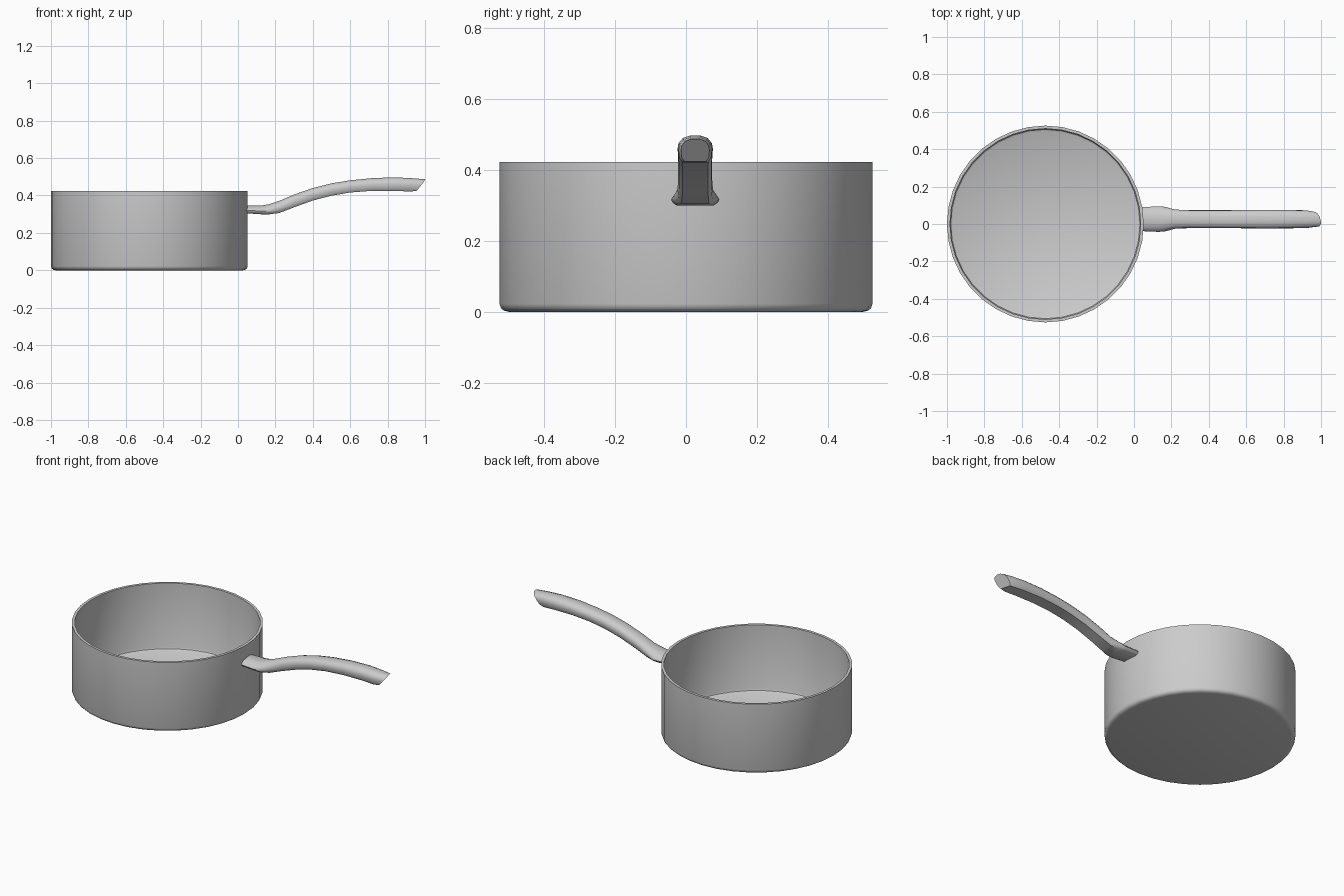
import bpy, bmesh
from math import sin, cos, pi, radians

if "Cube" in bpy.data.objects:
    bpy.data.objects.remove(bpy.data.objects["Cube"])


def loft(name, rings, close_rings=False, angle=35):
    """Skin a list of equal-length closed rings and cap both ends."""
    bm = bmesh.new()
    loops = [[bm.verts.new(p) for p in ring] for ring in rings]
    n = len(loops[0])
    for a, b in zip(loops, loops[1:]):
        for i in range(n):
            j = (i + 1) % n
            bm.faces.new((a[i], a[j], b[j], b[i]))
    bm.faces.new(loops[0])
    bm.faces.new(loops[-1])
    bmesh.ops.recalc_face_normals(bm, faces=bm.faces)
    mesh = bpy.data.meshes.new(name)
    bm.to_mesh(mesh)
    bm.free()
    obj = bpy.data.objects.new(name, mesh)
    bpy.context.collection.objects.link(obj)
    bpy.ops.object.select_all(action='DESELECT')
    obj.select_set(True)
    bpy.context.view_layer.objects.active = obj
    bpy.ops.object.shade_smooth_by_angle(angle=radians(angle))
    return obj


# Pan body: outer base, wall, rim, inner wall and floor turned about its axis
CX, SIDES = -0.474, 36
profile = [(0.500, 0.0), (0.513, 0.003), (0.522, 0.010), (0.526, 0.022),
           (0.526, 0.423), (0.510, 0.423), (0.510, 0.036),
           (0.506, 0.026), (0.496, 0.020)]
loft("pan_body", [[(CX + r * cos(2 * pi * i / SIDES), r * sin(2 * pi * i / SIDES), z)
                   for i in range(SIDES)] for r, z in profile])

# Handle cross-sections: rounded top with flat underside, and wide flat root
grip = [(-0.75, -1), (0.75, -1), (0.95, -0.65), (1, 0), (0.95, 0.42),
        (0.72, 0.8), (0.3, 1), (-0.3, 1), (-0.72, 0.8), (-0.95, 0.42),
        (-1, 0), (-0.95, -0.65)]
root = [(-0.75, -1), (0.75, -1), (0.95, -0.6), (1, -0.25), (0.9, 0.15),
        (0.7, 0.65), (0.3, 1), (-0.3, 1), (-0.7, 0.65), (-0.9, 0.15),
        (-1, -0.25), (-0.95, -0.6)]

# Stations: x, underside z, top z, half width, root blend, end slant
stations = [(0.038, 0.305, 0.346, 0.064, 1, 0), (0.13, 0.299, 0.347, 0.068, 1, 0),
            (0.165, 0.299, 0.353, 0.066, 1, 0), (0.22, 0.306, 0.371, 0.051, 0.4, 0),
            (0.30, 0.337, 0.405, 0.048, 0, 0), (0.40, 0.373, 0.440, 0.048, 0, 0),
            (0.50, 0.399, 0.465, 0.048, 0, 0), (0.60, 0.416, 0.481, 0.049, 0, 0),
            (0.72, 0.425, 0.493, 0.050, 0, 0), (0.84, 0.425, 0.497, 0.049, 0, 0),
            (0.925, 0.421, 0.492, 0.047, 0, 0.008), (0.970, 0.424, 0.487, 0.040, 0, 0.026)]
rings = []
for x, lo, hi, w, k, s in stations:
    ring = []
    for (gu, gv), (ru, rv) in zip(grip, root):
        u, v = gu + (ru - gu) * k, gv + (rv - gv) * k
        ring.append((x + s * v - 0.4 * s * u, 0.026 + w * u,
                     (lo + hi) / 2 + v * (hi - lo) / 2))
    rings.append(ring)
loft("handle", rings, angle=40)
